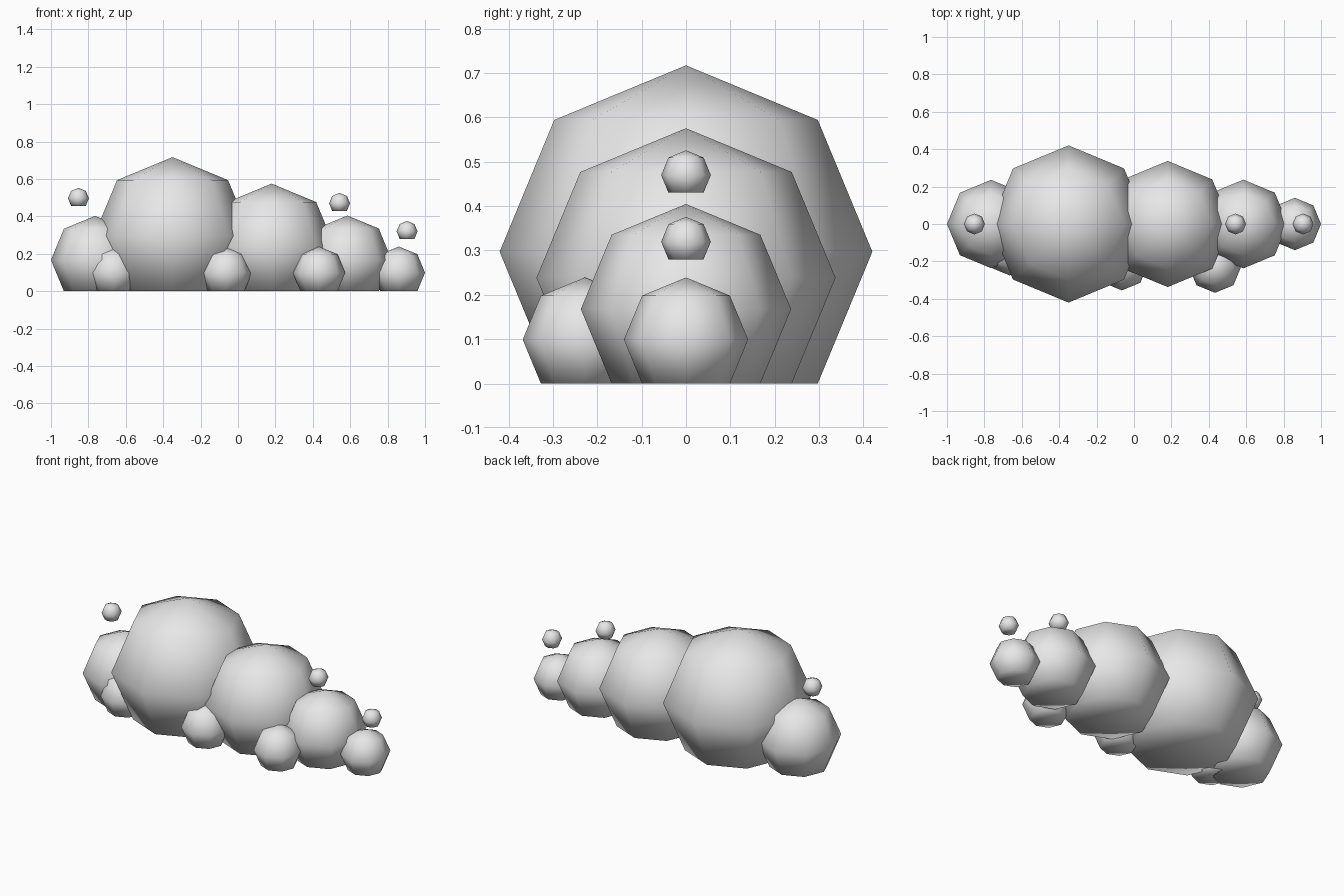
import bpy
import bmesh

if "Cube" in bpy.data.objects:
    bpy.data.objects.remove(bpy.data.objects["Cube"], do_unlink=True)

# One pale grey for the whole cloud
grey = bpy.data.materials.new("pale_grey")
grey.use_nodes = True
color = (0.8, 0.8, 0.8, 1.0)
grey.diffuse_color = color
grey.node_tree.nodes["Principled BSDF"].inputs["Base Color"].default_value = color

FLAT = 0.5 ** 0.5  # depth of the flat base, as a share of the radius


def puff(name, x, y, radius, base=0.0):
    """Eight-sided smooth ball whose lowest point is pressed up to a flat base."""
    bm = bmesh.new()
    bmesh.ops.create_uvsphere(bm, u_segments=8, v_segments=4, radius=radius)
    for v in bm.verts:
        v.co.z = max(v.co.z, -FLAT * radius)
    for f in bm.faces:
        f.smooth = True
    mesh = bpy.data.meshes.new(name)
    bm.to_mesh(mesh)
    bm.free()
    mesh.materials.append(grey)
    obj = bpy.data.objects.new(name, mesh)
    obj.location = (x, y, base + FLAT * radius)
    bpy.context.collection.objects.link(obj)


# Main row of puffs
puff("large_puff", -0.35, 0, 0.42)
puff("medium_puff", 0.18, 0, 0.337)
puff("left_puff", 0.585, 0, 0.237)
puff("left_end_puff", 0.86, 0, 0.14)
puff("right_end_puff", -0.764, 0, 0.236)

# Small puffs along the front
puff("front_puff_right", -0.665, -0.135, 0.14)
puff("front_puff_middle", -0.065, -0.215, 0.14)
puff("front_puff_left", 0.433, -0.228, 0.14)

# Tiny floating puffs
puff("floating_puff_right", -0.853, 0, 0.056, 0.457)
puff("floating_puff_middle", 0.543, 0, 0.056, 0.43)
puff("floating_puff_left", 0.904, 0, 0.056, 0.28)
